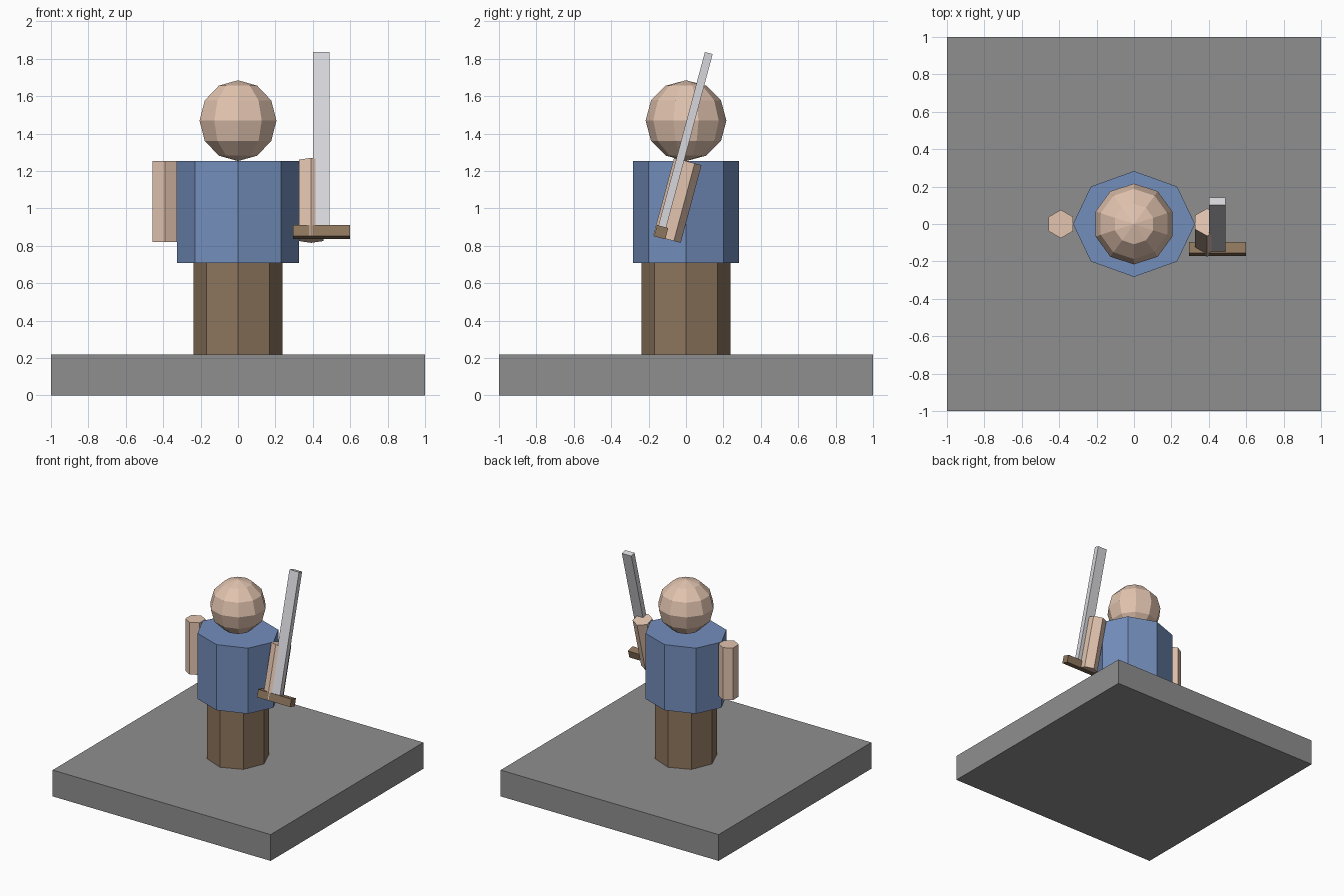
import bpy
import math

if "Cube" in bpy.data.objects:
    bpy.data.objects.remove(bpy.data.objects["Cube"])

TILT = math.radians(-15)  # raised arm and sword lean back


def material(name, rgb):
    m = bpy.data.materials.new(name)
    m.diffuse_color = (*rgb, 1)
    m.use_nodes = True
    m.node_tree.nodes["Principled BSDF"].inputs["Base Color"].default_value = m.diffuse_color
    return m


stone = material("stone", (0.27, 0.275, 0.27))
cloth = material("blue_cloth", (0.17, 0.27, 0.50))
brown = material("brown", (0.27, 0.18, 0.11))
skin = material("skin", (0.76, 0.55, 0.43))
steel = material("steel", (0.68, 0.68, 0.72))


def finish(name, mat):
    o = bpy.context.object
    o.name = name
    o.data.materials.append(mat)
    return o


def box(name, mat, loc, size, tilt=0):
    bpy.ops.mesh.primitive_cube_add(size=1, location=loc, rotation=(tilt, 0, 0))
    o = finish(name, mat)
    o.scale = size
    return o


def prism(name, mat, sides, loc, rx, ry, height, tilt=0):
    bpy.ops.mesh.primitive_cylinder_add(vertices=sides, radius=1, depth=1,
                                        location=loc, rotation=(tilt, 0, 0))
    o = finish(name, mat)
    o.scale = (rx, ry, height)
    return o


# Base slab
box("base", stone, (0, 0, 0.109), (2, 2, 0.218))

# Body
prism("legs", brown, 8, (0, 0, 0.463), 0.238, 0.238, 0.49)
prism("torso", cloth, 8, (0, 0, 0.98), 0.326, 0.283, 0.544)

# Head
bpy.ops.mesh.primitive_uv_sphere_add(segments=10, ring_count=6, radius=0.216,
                                     location=(0, 0, 1.469))
finish("head", skin)

# Arms: one hanging, one tilted with the sword
prism("left_arm", skin, 6, (-0.391, 0, 1.036), 0.076, 0.076, 0.432)
prism("right_arm", skin, 6, (0.391, -0.046, 1.043), 0.076, 0.076, 0.43, TILT)

# Sword
box("sword_guard", brown, (0.446, -0.133, 0.873), (0.304, 0.062, 0.062), TILT)
box("sword_blade", steel, (0.445, -0.005, 1.357), (0.087, 0.043, 0.98), TILT)
